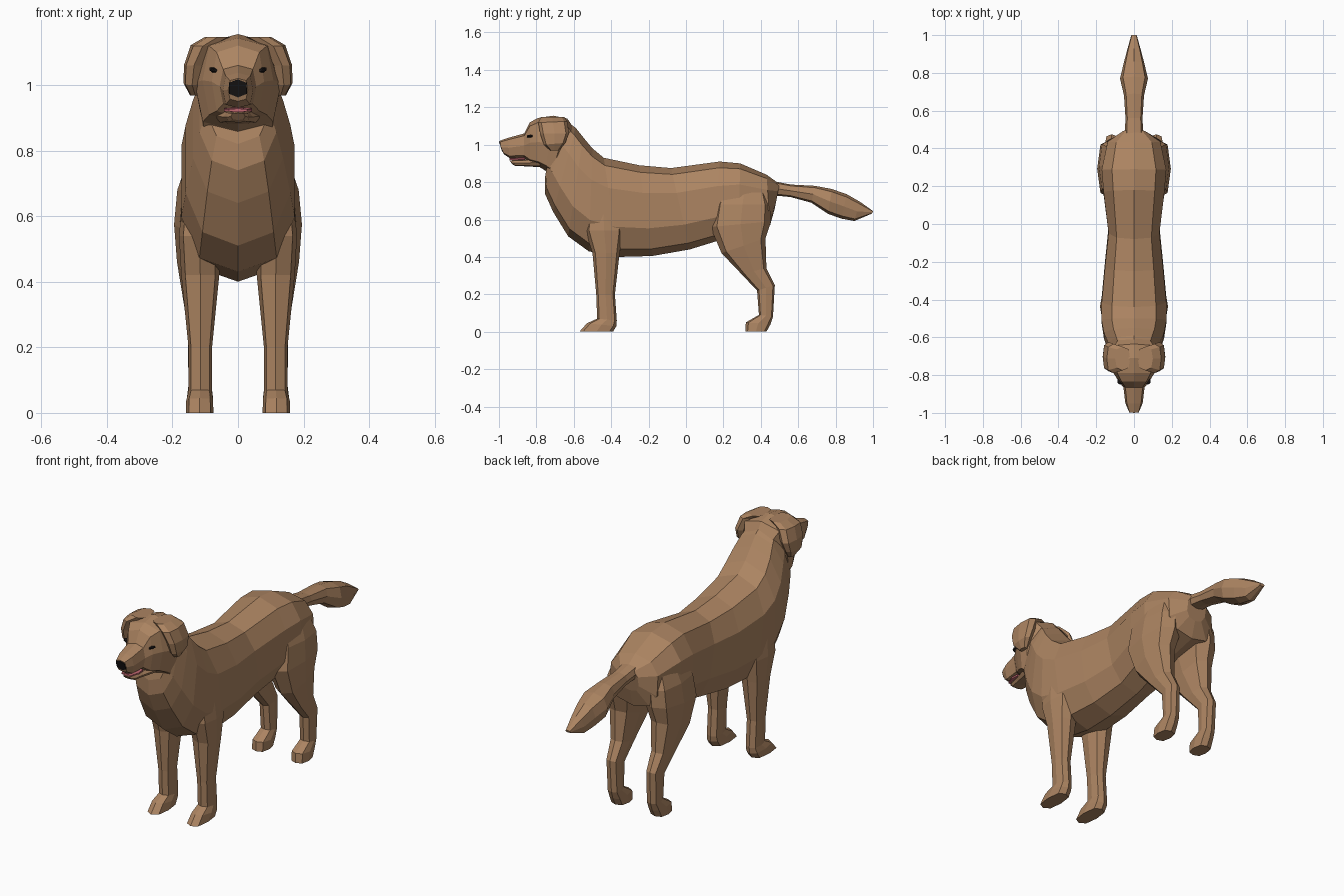
import bpy, bmesh, math
from mathutils import Matrix


def material(name, rgb):
    m = bpy.data.materials.new(name)
    m.diffuse_color = (*rgb, 1)
    return m


FUR = material("fur", (0.41, 0.23, 0.12))
BLACK = material("black", (0.01, 0.008, 0.008))
PINK = material("pink", (0.55, 0.14, 0.17))


def finish(name, bm, mat, mirror):
    bmesh.ops.recalc_face_normals(bm, faces=bm.faces[:])
    me = bpy.data.meshes.new(name)
    bm.to_mesh(me)
    bm.free()
    me.materials.append(mat)
    ob = bpy.data.objects.new(name, me)
    bpy.context.collection.objects.link(ob)
    if mirror:
        mod = ob.modifiers.new("mirror", 'MIRROR')
        mod.use_mirror_merge = False
    return ob


def loft(name, rings, n=8, power=0.7, mat=FUR, mirror=False):
    """Ring = (y1, z1, y2, z2, centre x, half width): an oval spanning two side-view points."""
    bm = bmesh.new()
    loops = []
    for y1, z1, y2, z2, cx, hw in rings:
        loop = []
        for i in range(n):
            t = 2 * math.pi * i / n
            c, s = (math.copysign(abs(v) ** power, v) if abs(v) > 1e-6 else 0
                    for v in (math.cos(t), math.sin(t)))
            loop.append(bm.verts.new((cx + hw * s,
                                      (y1 + y2) / 2 + (y1 - y2) / 2 * c,
                                      (z1 + z2) / 2 + (z1 - z2) / 2 * c)))
        loops.append(loop)
    for a, b in zip(loops, loops[1:]):
        for i in range(n):
            j = (i + 1) % n
            bm.faces.new((a[i], a[j], b[j], b[i]))
    bm.faces.new(loops[0])
    bm.faces.new(loops[-1])
    return finish(name, bm, mat, mirror)


def leg(name, rows):
    """Row = (z front, z back, y front, y back, centre x, half width)."""
    loft(name, [(yf, zf, yb, zb, cx, hw) for zf, zb, yf, yb, cx, hw in rows], mirror=True)


# Torso and neck, rump to throat
loft("body", [
    (0.50, 0.79, 0.475, 0.66, 0, 0.06),
    (0.43, 0.84, 0.45, 0.57, 0, 0.145),
    (0.29, 0.90, 0.28, 0.53, 0, 0.178),
    (0.18, 0.91, 0.15, 0.48, 0, 0.168),
    (-0.08, 0.875, 0.02, 0.44, 0, 0.14),
    (-0.25, 0.89, -0.18, 0.405, 0, 0.16),
    (-0.44, 0.93, -0.36, 0.40, 0, 0.178),
    (-0.50, 0.98, -0.52, 0.43, 0, 0.18),
    (-0.55, 1.04, -0.63, 0.51, 0, 0.166),
    (-0.59, 1.09, -0.71, 0.64, 0, 0.143),
    (-0.63, 1.12, -0.755, 0.74, 0, 0.122),
    (-0.70, 1.13, -0.755, 0.82, 0, 0.10)], n=10, power=0.8)

# Skull and muzzle
loft("head", [
    (-0.60, 1.09, -0.70, 0.82, 0, 0.10),
    (-0.635, 1.14, -0.72, 0.83, 0, 0.128),
    (-0.71, 1.155, -0.75, 0.86, 0, 0.132),
    (-0.79, 1.143, -0.79, 0.885, 0, 0.108),
    (-0.835, 1.12, -0.835, 0.90, 0, 0.08),
    (-0.865, 1.06, -0.865, 0.93, 0, 0.056),
    (-0.95, 1.037, -0.945, 0.93, 0, 0.046),
    (-0.998, 1.02, -0.975, 0.95, 0, 0.03)], power=0.6)
loft("lower_jaw", [
    (-0.78, 0.93, -0.78, 0.88, 0, 0.07),
    (-0.86, 0.92, -0.87, 0.885, 0, 0.045),
    (-0.92, 0.918, -0.91, 0.885, 0, 0.035),
    (-0.945, 0.915, -0.925, 0.893, 0, 0.022)])
loft("mouth", [
    (-0.86, 0.932, -0.86, 0.917, 0, 0.045),
    (-0.90, 0.93, -0.90, 0.917, 0, 0.048),
    (-0.945, 0.928, -0.945, 0.917, 0, 0.03)], n=6, mat=PINK)
loft("nose", [
    (-0.965, 1.018, -0.955, 0.965, 0, 0.034),
    (-1.0, 1.017, -0.983, 0.962, 0, 0.029)], n=6, mat=BLACK)

# Drooping ears, joined to the crown
leg("ears", [
    (1.147, 1.147, -0.775, -0.65, 0.06, 0.04),
    (1.118, 1.125, -0.79, -0.635, 0.108, 0.036),
    (1.06, 1.06, -0.78, -0.625, 0.134, 0.031),
    (1.00, 1.01, -0.76, -0.645, 0.14, 0.026),
    (0.968, 0.968, -0.725, -0.68, 0.13, 0.016)])

# Eyes
bm = bmesh.new()
bmesh.ops.create_icosphere(bm, subdivisions=1, radius=1,
                           matrix=Matrix.Translation((0.073, -0.832, 1.045))
                           @ Matrix.Rotation(math.radians(-15), 4, 'Y')
                           @ Matrix.Diagonal((0.018, 0.02, 0.009, 1)))
finish("eyes", bm, BLACK, True)

# Front legs with paws
leg("front_legs", [
    (0.70, 0.70, -0.53, -0.36, 0.11, 0.055),
    (0.54, 0.54, -0.54, -0.335, 0.118, 0.062),
    (0.42, 0.42, -0.50, -0.355, 0.115, 0.058),
    (0.20, 0.20, -0.48, -0.38, 0.115, 0.036),
    (0.07, 0.06, -0.475, -0.37, 0.115, 0.036),
    (0.045, 0.03, -0.53, -0.372, 0.117, 0.041),
    (0, 0, -0.57, -0.39, 0.117, 0.042)])

# Hind legs with thigh, hock and paw
leg("hind_legs", [
    (0.80, 0.76, 0.20, 0.43, 0.095, 0.055),
    (0.68, 0.68, 0.15, 0.455, 0.11, 0.075),
    (0.56, 0.59, 0.13, 0.455, 0.115, 0.08),
    (0.42, 0.50, 0.19, 0.425, 0.122, 0.064),
    (0.31, 0.34, 0.295, 0.43, 0.12, 0.044),
    (0.22, 0.25, 0.38, 0.475, 0.118, 0.035),
    (0.09, 0.08, 0.39, 0.465, 0.116, 0.035),
    (0.05, 0.04, 0.32, 0.452, 0.116, 0.04),
    (0, 0, 0.317, 0.43, 0.117, 0.041)])

# Tail with a fuller end
loft("tail", [
    (0.44, 0.81, 0.46, 0.73, 0, 0.05),
    (0.56, 0.787, 0.56, 0.72, 0, 0.045),
    (0.69, 0.78, 0.67, 0.69, 0, 0.053),
    (0.78, 0.763, 0.76, 0.63, 0, 0.074),
    (0.86, 0.735, 0.83, 0.605, 0, 0.056),
    (0.93, 0.695, 0.90, 0.592, 0, 0.038),
    (1.0, 0.645, 0.995, 0.632, 0, 0.015)])
